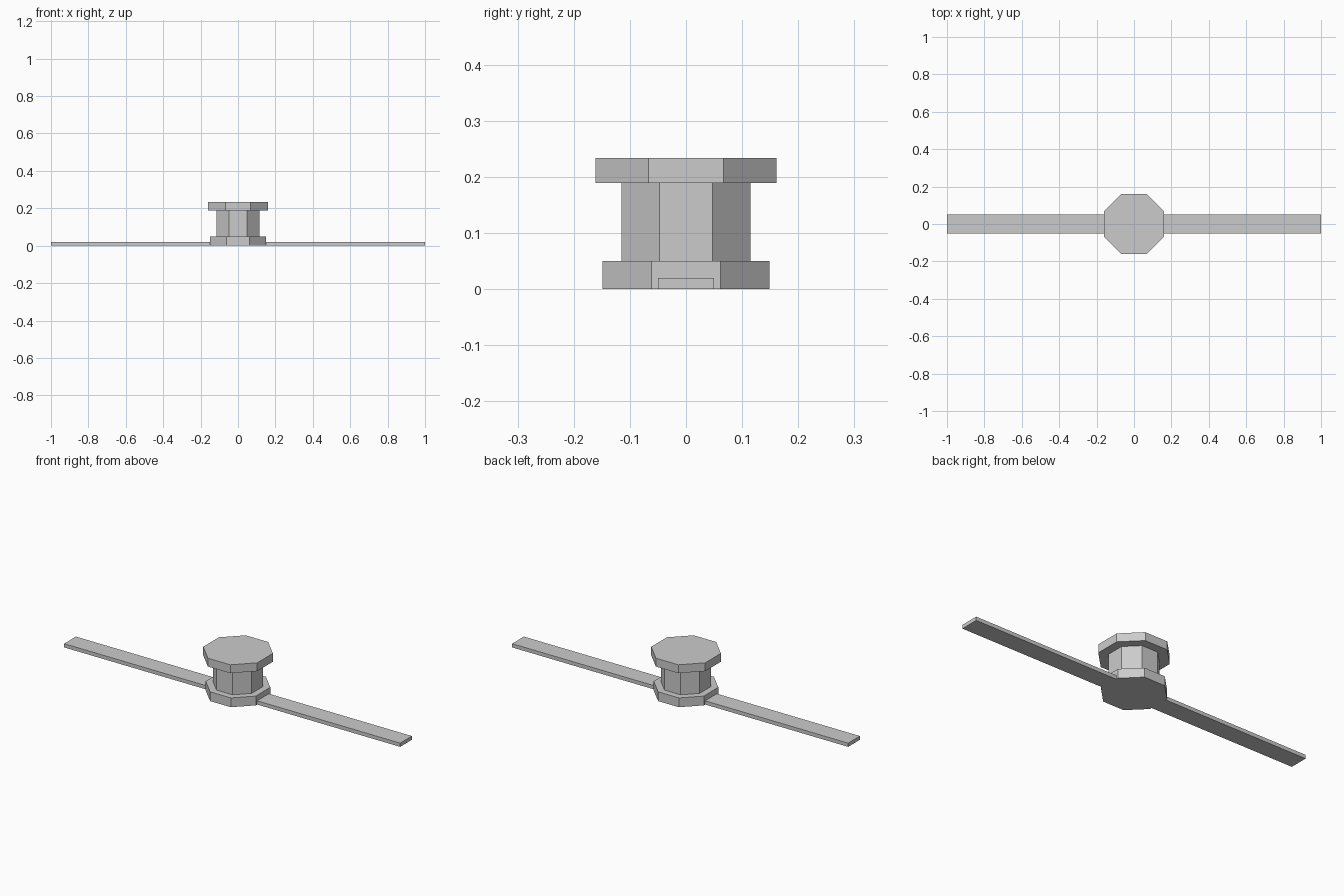
import bpy
from math import pi, cos

if "Cube" in bpy.data.objects:
    bpy.data.objects.remove(bpy.data.objects["Cube"])


def octagon(name, apothem, z0, z1):
    """Eight-sided drum with flat sides facing the x and y axes."""
    bpy.ops.mesh.primitive_cylinder_add(
        vertices=8, radius=apothem / cos(pi / 8), depth=z1 - z0,
        location=(0, 0, (z0 + z1) / 2), rotation=(0, 0, pi / 8))
    bpy.context.object.name = name


def box(name, x0, x1, width, height):
    bpy.ops.mesh.primitive_cube_add(size=1, location=((x0 + x1) / 2, 0, height / 2))
    ob = bpy.context.object
    ob.name = name
    ob.scale = (x1 - x0, width, height)


# Stacked spool: base flange, drum, top flange
octagon("base_flange", 0.149, 0.0, 0.05)
octagon("drum", 0.115, 0.05, 0.189)
octagon("top_flange", 0.161, 0.189, 0.234)

# Flat arms reaching out from the base on both sides
box("left_arm", -1.0, -0.149, 0.1, 0.02)
box("right_arm", 0.149, 1.0, 0.1, 0.02)
